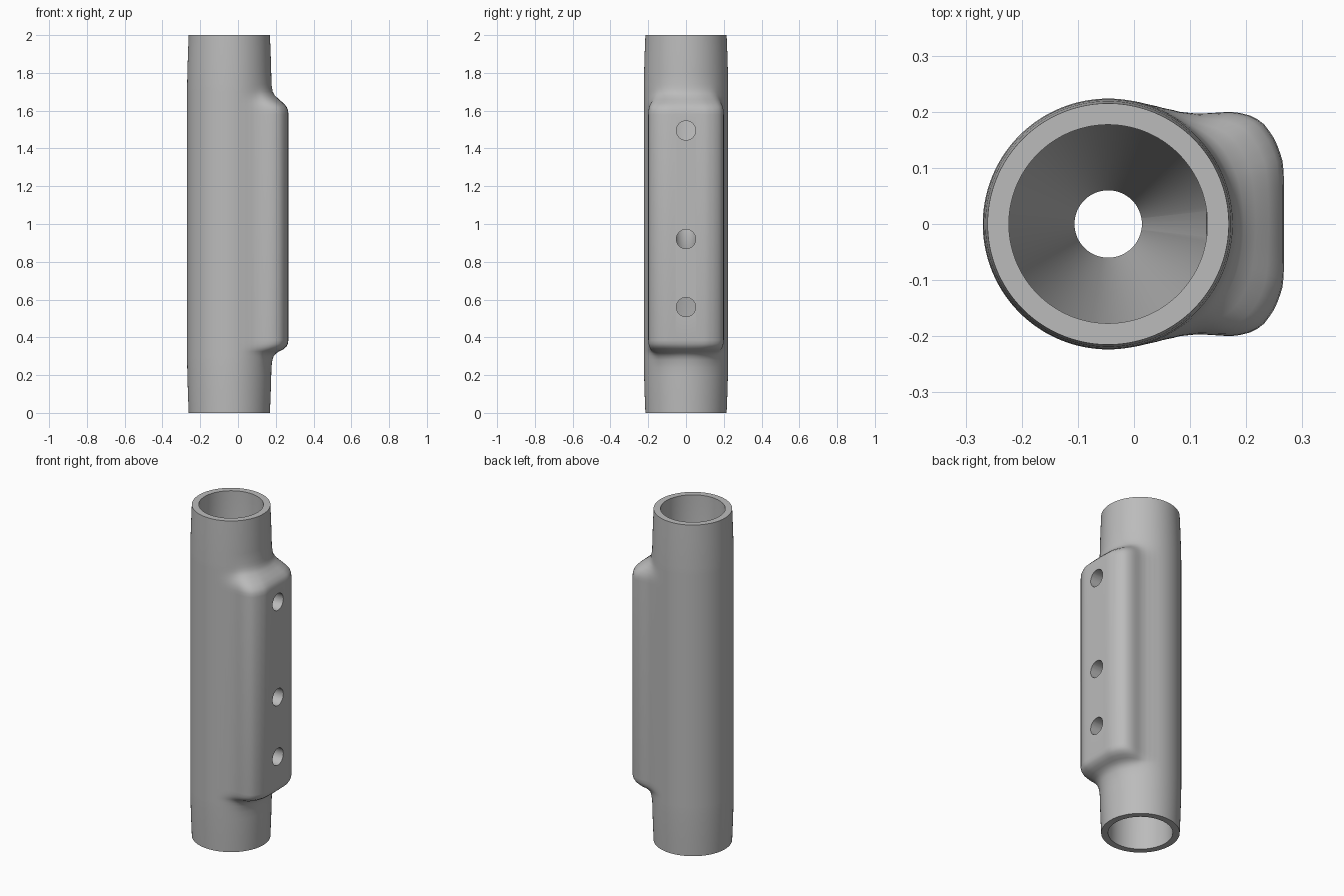
import bpy, bmesh, math

if "Cube" in bpy.data.objects:
    bpy.data.objects.remove(bpy.data.objects["Cube"])

AXIS_X = -0.046          # tube axis
N = 144                  # segments around the tube

grey = bpy.data.materials.new("metal grey")
grey.diffuse_color = (0.5, 0.5, 0.5, 1)
grey.use_nodes = True
grey.node_tree.nodes["Principled BSDF"].inputs["Base Color"].default_value = grey.diffuse_color


def interp(table, v):
    """Piecewise linear lookup, clamped at both ends."""
    if v <= table[0][0]:
        return table[0][1]
    for (a, fa), (b, fb) in zip(table, table[1:]):
        if v <= b:
            return fa + (fb - fa) * (v - a) / (b - a)
    return table[-1][1]


# Outer tube radius by height, slightly tapered ends
TUBE = [(0, 0.215), (0.1, 0.219), (0.2, 0.222), (0.28, 0.2235),
        (1.72, 0.2235), (1.8, 0.222), (1.9, 0.219), (2, 0.215)]
# How far the side block stands out by height (0 = tube only, 1 = full block)
BLOCK = [(0.24, 0), (0.28, 0.05), (0.30, 0.13), (0.315, 0.27), (0.325, 0.45),
         (0.335, 0.68), (0.35, 0.87), (0.365, 0.96), (0.385, 1),
         (1.58, 1), (1.60, 0.98), (1.62, 0.9), (1.64, 0.7), (1.66, 0.44),
         (1.68, 0.2), (1.70, 0.07), (1.74, 0)]
# Block outline: angle from +x in degrees, distance from the tube axis
OUTLINE = [(15, 0.324), (20, 0.3305), (26.9, 0.333), (33.1, 0.3295),
           (36, 0.323), (38.5, 0.3145), (42.3, 0.297), (46.2, 0.274),
           (50.8, 0.253), (56.8, 0.238), (64.1, 0.229), (72, 0.2245),
           (80, 0.2235)]
# Bore: straight ends narrowing to a throat
BORE = [(2, 0.177), (1.45, 0.177), (0.97, 0.06), (0.87, 0.06),
        (0.62, 0.177), (0, 0.177)]


def outer_radius(deg, z):
    d = min(deg, 360 - deg)
    tube = interp(TUBE, z)
    full = 0.313 / math.cos(math.radians(d)) if d <= 15 else interp(OUTLINE, d)
    return tube + interp(BLOCK, z) * max(full - tube, 0)


# Tube body with side block and bore, one closed surface
bm = bmesh.new()
heights = sorted({z for z, _ in TUBE} | {z for z, _ in BLOCK})
sections = [(z, None) for z in heights] + BORE
rings = []
for z, bore in sections:
    ring = []
    for i in range(N):
        deg = 360 * i / N
        r = bore or outer_radius(deg, z)
        a = math.radians(deg)
        ring.append(bm.verts.new((AXIS_X + r * math.cos(a), r * math.sin(a), z)))
    rings.append(ring)
for k, ring in enumerate(rings):
    nxt = rings[(k + 1) % len(rings)]
    for i in range(N):
        j = (i + 1) % N
        bm.faces.new((ring[i], ring[j], nxt[j], nxt[i]))
bmesh.ops.recalc_face_normals(bm, faces=bm.faces)
mesh = bpy.data.meshes.new("tube_body")
bm.to_mesh(mesh)
bm.free()
body = bpy.data.objects.new("tube_body", mesh)
bpy.context.collection.objects.link(body)
mesh.materials.append(grey)

# Three side ports drilled through the block into the bore
for z in (0.56, 0.92, 1.495):
    bpy.ops.mesh.primitive_cylinder_add(
        vertices=32, radius=0.051, depth=0.36,
        location=(0.16, 0, z), rotation=(0, math.pi / 2, 0))
    cutter = bpy.context.object
    cutter.name = "port_cutter"
    cutter.hide_render = True
    cutter.data.materials.append(grey)
    mod = body.modifiers.new("port", 'BOOLEAN')
    mod.operation = 'DIFFERENCE'
    mod.solver = 'EXACT'
    mod.object = cutter
    bpy.ops.object.select_all(action='DESELECT')
    body.select_set(True)
    bpy.context.view_layer.objects.active = body
    bpy.ops.object.modifier_apply(modifier=mod.name)
    bpy.data.objects.remove(cutter)

bpy.ops.object.shade_smooth_by_angle(angle=math.radians(32))
